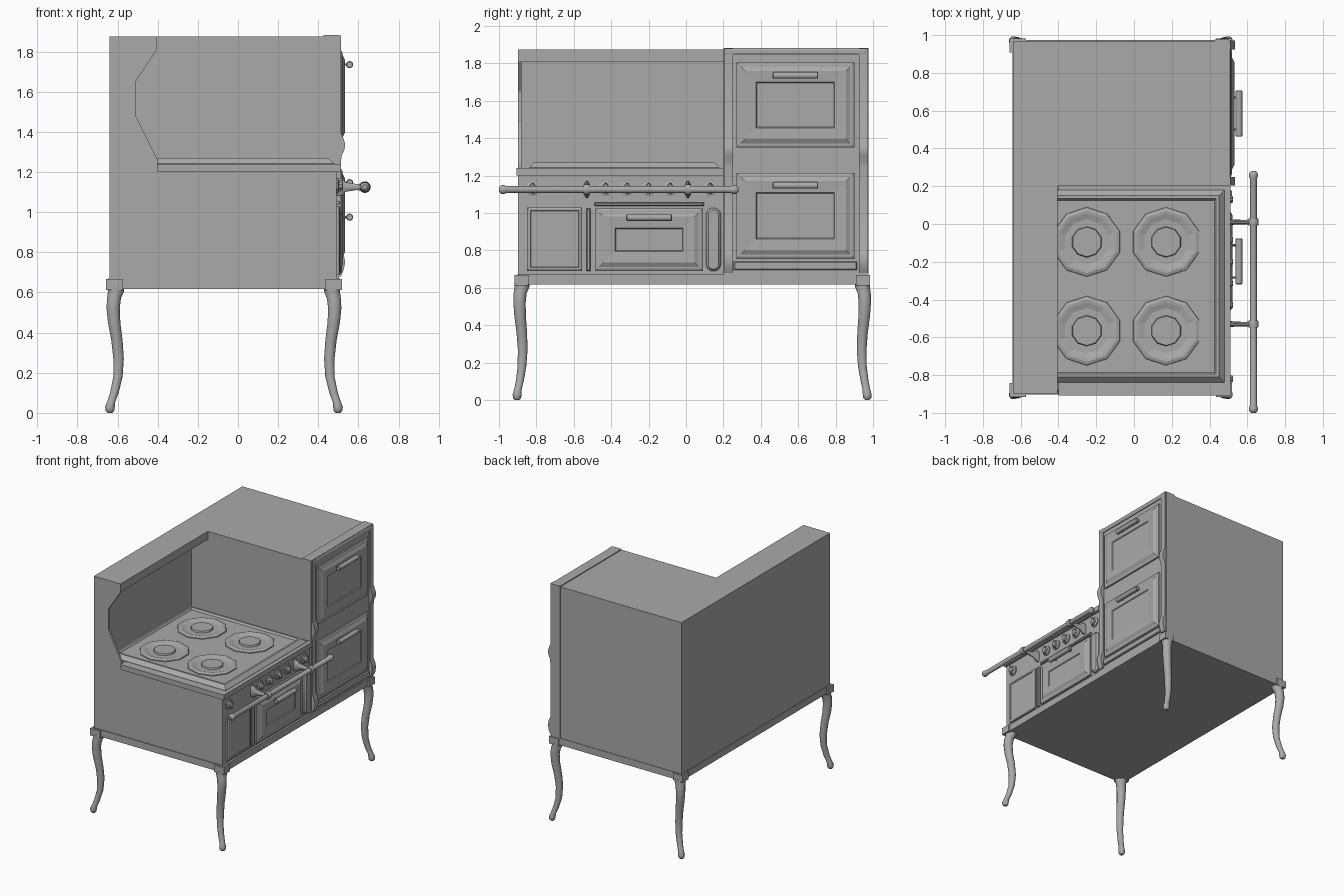
import bpy, bmesh, math
from mathutils import Vector

if "Cube" in bpy.data.objects:
    bpy.data.objects.remove(bpy.data.objects["Cube"], do_unlink=True)

GREY = (0.4, 0.4, 0.4, 1)
enamel = bpy.data.materials.new("grey_enamel")
enamel.use_nodes = True
enamel.diffuse_color = GREY
enamel.node_tree.nodes["Principled BSDF"].inputs["Base Color"].default_value = GREY


def loft(name, rings, smooth=False):
    """Skin a list of matching point rings and cap both ends."""
    bm = bmesh.new()
    loops = [[bm.verts.new(p) for p in ring] for ring in rings]
    n = len(loops[0])
    for a, b in zip(loops, loops[1:]):
        for i in range(n):
            j = (i + 1) % n
            bm.faces.new((a[i], a[j], b[j], b[i]))
    bm.faces.new(loops[0][::-1])
    bm.faces.new(loops[-1])
    bmesh.ops.recalc_face_normals(bm, faces=bm.faces)
    mesh = bpy.data.meshes.new(name)
    bm.to_mesh(mesh)
    bm.free()
    mesh.materials.append(enamel)
    obj = bpy.data.objects.new(name, mesh)
    bpy.context.collection.objects.link(obj)
    if smooth:
        bpy.ops.object.select_all(action='DESELECT')
        obj.select_set(True)
        bpy.context.view_layer.objects.active = obj
        bpy.ops.object.shade_smooth_by_angle(angle=math.radians(40))
    return obj


def rect(x0, x1, y0, y1, z):
    return [(x0, y0, z), (x1, y0, z), (x1, y1, z), (x0, y1, z)]


def box(name, x, y, z):
    return loft(name, [rect(*x, *y, h) for h in z])


def panel(name, y, z, x, steps):
    """Stepped rectangle on the working face; steps are (inset, height)."""
    return loft(name, [[(x + h, y[0] + i, z[0] + i), (x + h, y[1] - i, z[0] + i),
                        (x + h, y[1] - i, z[1] - i), (x + h, y[0] + i, z[1] - i)]
                       for i, h in steps])


def lathe(name, profile, centre, axis, n=16, smooth=True):
    """Turn (radius, distance) pairs round an axis."""
    turn = Vector(axis).to_track_quat('Z', 'Y')
    return loft(name, [[Vector(centre) + turn @ Vector((r * math.cos(t), r * math.sin(t), h))
                        for t in (2 * math.pi * (i + 0.5) / n for i in range(n))]
                       for r, h in profile], smooth)


X, Y, Z = (1, 0, 0), (0, 1, 0), (0, 0, 1)
BACK, FRONT = -0.64, 0.49

# Cabinet, tower and back guard
box("stove_body", (BACK, FRONT), (-0.88, 0.2), (0.62, 1.22))
box("oven_tower", (BACK, FRONT), (0.2, 0.97), (0.62, 1.875))
box("back_wall", (BACK, -0.55), (-0.88, 0.2), (1.22, 1.81))
box("hood_shelf", (BACK, -0.405), (-0.88, 0.2), (1.81, 1.875))
outline = [(BACK, 0.62), (FRONT, 0.62), (FRONT, 1.22), (-0.4, 1.22), (-0.4, 1.26),
           (-0.51, 1.48), (-0.51, 1.65), (-0.405, 1.81), (-0.405, 1.875), (BACK, 1.875)]
loft("end_panel", [[(px, y, pz) for px, pz in outline] for y in (-0.897, -0.88)])
box("base_band", (BACK - 0.004, 0.505), (-0.903, 0.974), (0.618, 0.672))
box("tower_front_frame", (0.425, 0.503), (0.2, 0.976), (0.672, 1.882))

# Cooktop with sunken plate
box("counter_slab", (-0.4, 0.512), (-0.907, 0.2), (1.2, 1.24))
hob = [(0, 1.235), (0, 1.242), (0.03, 1.27), (0.045, 1.27), (0.055, 1.255)]
loft("hob_plate", [rect(-0.55 + i, 0.48 - i, -0.84 + i, 0.18 - i, h) for i, h in hob])
burner = [(0.185, 1.25), (0.182, 1.262), (0.165, 1.268), (0.15, 1.266), (0.12, 1.257),
          (0.082, 1.257), (0.078, 1.27)]
for i, (bx, by) in enumerate((x, y) for x in (-0.25, 0.17) for y in (-0.095, -0.565)):
    lathe(f"burner_{i + 1}", burner, (bx, by, 0), Z, 10, False)


# Front doors and trim panels
def handle(name, y, z):
    lathe(name + "_bar", [(0.014, -0.122), (0.018, -0.118), (0.018, 0.118), (0.014, 0.122)],
          (0.556, y, z), Y, 12)
    for s in (-1, 1):
        lathe(f"{name}_stem_{s}", [(0.012, 0), (0.006, 0.012), (0.006, 0.06)],
              (0.5, y + s * 0.085, z), X, 8)


door = [(0, 0), (0, 0.014), (0.012, 0.02), (0.022, 0.02), (0.045, 0.032), (0.105, 0.028),
        (0.11, 0.022)]
plain = [(0, 0), (0, 0.012), (0.01, 0.018), (0.018, 0.018), (0.02, 0.014)]
for name, y, z, x, hz in (("upper_oven", (0.27, 0.9), (1.35, 1.805), 0.5, 1.735),
                          ("lower_oven", (0.27, 0.9), (0.755, 1.215), 0.5, 1.147),
                          ("broiler", (-0.485, 0.09), (0.69, 1.025), FRONT, 0.975)):
    panel(name + "_door", y, z, x, door)
    handle(name + "_handle", sum(y) / 2, hz)
panel("side_compartment_door", (-0.85, -0.555), (0.69, 1.03), FRONT, plain)

bar = [(0, 0), (0, 0.012), (0.006, 0.018)]
panel("vertical_trim", (-0.533, -0.51), (0.69, 1.025), FRONT, bar)
panel("horizontal_trim", (-0.49, 0.095), (1.036, 1.056), FRONT, bar)
panel("tower_bottom_trim", (0.255, 0.915), (0.695, 0.74), 0.5, bar)
panel("tower_top_trim", (0.205, 0.97), (1.845, 1.88), 0.5, [(0, 0), (0, 0.008), (0.01, 0.014)])


# Pill-shaped raised trim beside the broiler
def pill(x, r):
    return [(x, 0.147 + r * math.cos(t), 0.858 + r * math.sin(t) + math.copysign(0.13, math.sin(t)))
            for t in (2 * math.pi * (i + 0.5) / 16 for i in range(16))]


loft("pill_trim", [pill(x, r) for x, r in ((FRONT, 0.04), (0.505, 0.04), (0.518, 0.028))], True)

# Tower posts with swelling profiles
swell = [(0.68, 0.512), (0.71, 0.526), (0.75, 0.534), (0.79, 0.526), (0.82, 0.512),
         (1.24, 0.512), (1.28, 0.516), (1.31, 0.53), (1.34, 0.534), (1.37, 0.524),
         (1.4, 0.512), (1.88, 0.512)]
for name, y0, y1 in (("inner_post", 0.205, 0.25), ("outer_post", 0.925, 0.972)):
    loft(name, [rect(FRONT, x, y0, y1, z) for z, x in swell], True)

# Control knobs
knob = [(0.04, 0), (0.04, 0.008), (0.03, 0.012), (0.024, 0.014), (0.02, 0.03), (0.012, 0.034)]
for i, y in enumerate((-0.82, -0.43, -0.315, -0.2, -0.085, 0.13)):
    lathe(f"knob_{i + 1}", knob, (FRONT, y, 1.13), X, 8, False)
    panel(f"knob_grip_{i + 1}", (y - 0.007, y + 0.007), (1.1, 1.16), 0.5, [(0, 0), (0.002, 0.024)])

# Towel rail on two brackets
rail = [(0.012, -0.64), (0.023, -0.63), (0.025, -0.615), (0.019, -0.6), (0.019, 0.6),
        (0.025, 0.615), (0.023, 0.63), (0.012, 0.64)]
lathe("towel_rail", rail, (0.632, -0.36, 1.125), Y)
for i, y in enumerate((-0.53, 0.01)):
    arm = [(0, 0.016, 0.048), (0.025, 0.016, 0.045), (0.045, 0.013, 0.025), (0.1, 0.012, 0.016),
           (0.142, 0.015, 0.02)]
    loft(f"rail_bracket_{i + 1}",
         [[(FRONT + d, y + w * math.cos(t), 1.125 + h * math.sin(t))
           for t in (math.pi * k / 5 for k in range(10))] for d, w, h in arm], True)
    lathe(f"rail_collar_{i + 1}", [(0.026, -0.018), (0.029, 0), (0.026, 0.018)],
          (0.632, y, 1.125), Y)

# Curved legs, one per corner: (height, x inset, y inset, half width)
curve = [(0, 0, 0, 0.012), (0.01, 0, 0, 0.022), (0.03, 0, 0, 0.025), (0.055, 0.006, 0.004, 0.021),
         (0.1, 0.022, 0.014, 0.022), (0.18, 0.04, 0.026, 0.024), (0.27, 0.043, 0.03, 0.027),
         (0.36, 0.035, 0.025, 0.029), (0.45, 0.021, 0.016, 0.032), (0.52, 0.016, 0.013, 0.034),
         (0.57, 0.02, 0.016, 0.036), (0.605, 0.03, 0.026, 0.041), (0.625, 0.03, 0.026, 0.043)]
for sx, xn in ((1, "front"), (-1, "back")):
    for sy, yn in ((1, "right"), (-1, "left")):
        cx, cy = -0.07 + sx * 0.568, 0.033 + sy * 0.936
        loft(f"{xn}_{yn}_leg",
             [[(cx - sx * ix + w * math.cos(t), cy - sy * iy + w * math.sin(t), z)
               for t in (math.pi * (k + 0.5) / 6 for k in range(12))]
              for z, ix, iy, w in curve], True)
        # Corner plate joining leg and base
        xs = sorted((cx + sx * 0.02, cx - sx * 0.065))
        ys = sorted((cy + sy * 0.014, cy - sy * 0.06))
        box(f"{xn}_{yn}_leg_plate", xs, ys, (0.612, 0.668))
